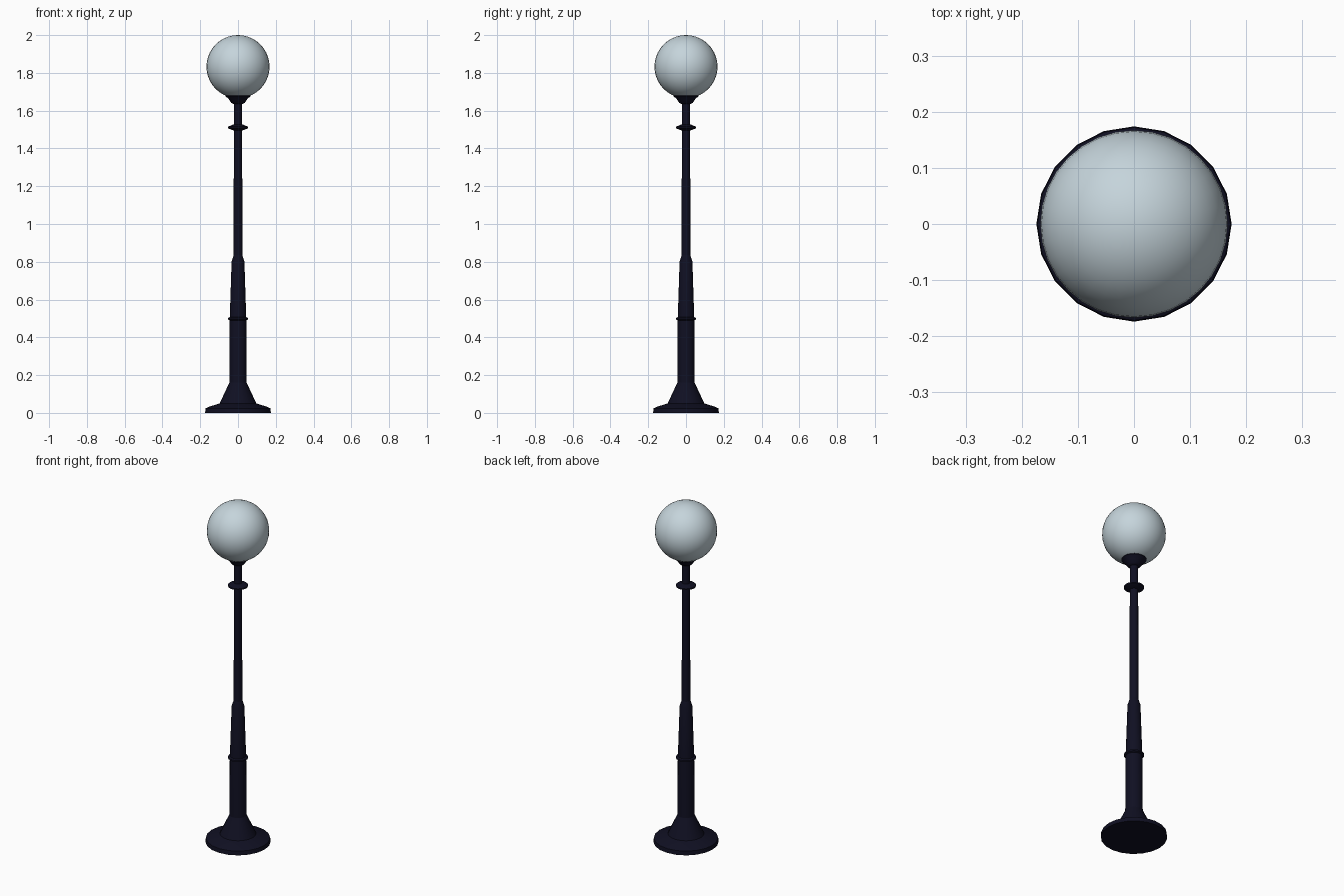
import bpy
import bmesh
import math

cube = bpy.data.objects.get("Cube")
if cube:
    bpy.data.objects.remove(cube, do_unlink=True)

SIDES = 20


def make_material(name, rgb, roughness):
    mat = bpy.data.materials.new(name)
    mat.use_nodes = True
    mat.diffuse_color = (*rgb, 1)
    shader = mat.node_tree.nodes["Principled BSDF"]
    shader.inputs["Base Color"].default_value = (*rgb, 1)
    shader.inputs["Roughness"].default_value = roughness
    return mat


iron = make_material("dark navy iron", (0.005, 0.005, 0.016), 0.5)
glass = make_material("pale frosted glass", (0.56, 0.66, 0.71), 0.5)


def finish(bm, name, mat, angle):
    """Turn a bmesh into a shaded object with one material."""
    bmesh.ops.recalc_face_normals(bm, faces=bm.faces)
    mesh = bpy.data.meshes.new(name)
    bm.to_mesh(mesh)
    bm.free()
    mesh.materials.append(mat)
    obj = bpy.data.objects.new(name, mesh)
    bpy.context.collection.objects.link(obj)
    bpy.ops.object.select_all(action="DESELECT")
    obj.select_set(True)
    bpy.context.view_layer.objects.active = obj
    bpy.ops.object.shade_smooth_by_angle(angle=math.radians(angle))
    return obj


def turned(name, profile):
    """Revolve (radius, height) points around z and cap both ends."""
    bm = bmesh.new()
    rings = []
    for r, z in profile:
        rings.append([bm.verts.new((r * math.cos(a), r * math.sin(a), z))
                      for a in (math.tau * i / SIDES for i in range(SIDES))])
    for low, high in zip(rings, rings[1:]):
        for i in range(SIDES):
            j = (i + 1) % SIDES
            bm.faces.new((low[i], low[j], high[j], high[i]))
    bm.faces.new(rings[0][::-1])
    bm.faces.new(rings[-1])
    return finish(bm, name, iron, 30)


# Flared foot
turned("base", [(0.174, 0), (0.172, 0.024), (0.152, 0.033),
                (0.097, 0.05), (0.046, 0.16)])

# Thick lower column, then the slim pole
turned("lower_column", [(0.046, 0.16), (0.044, 0.49), (0.034, 0.80), (0.023, 0.835)])
turned("upper_pole", [(0.023, 0.83), (0.022, 1.65)])

# Collars around the post
for name, z, half in (("lower_collar", 0.498, 0.02), ("upper_collar", 1.511, 0.017)):
    turned(name, [(0.022, z - half), (0.053, z - 0.004),
                  (0.053, z + 0.004), (0.022, z + half)])

# Cup that carries the globe
turned("globe_holder", [(0.022, 1.635), (0.036, 1.642), (0.048, 1.66),
                        (0.066, 1.677), (0.066, 1.682)])

# Glass globe
bm = bmesh.new()
bmesh.ops.create_uvsphere(bm, u_segments=32, v_segments=20, radius=0.167)
bmesh.ops.translate(bm, verts=bm.verts, vec=(0, 0, 1.833))
finish(bm, "globe", glass, 60)
